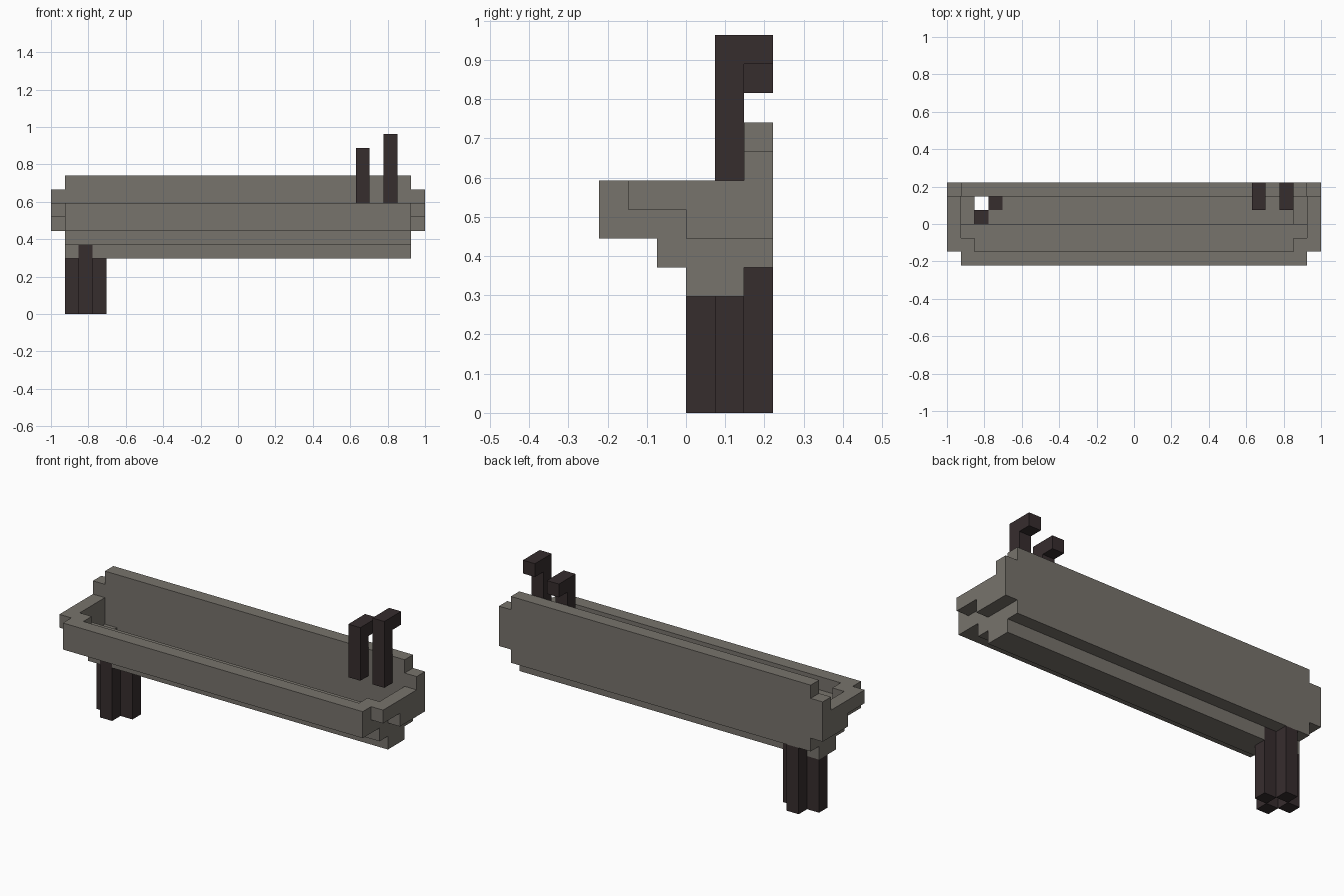
import bpy, bmesh, math

cube = bpy.data.objects.get("Cube")
if cube:
    bpy.data.objects.remove(cube, do_unlink=True)

U = 2 / 27  # one block


def material(name, rgb):
    m = bpy.data.materials.new(name)
    m.use_nodes = True
    m.diffuse_color = (*rgb, 1)
    m.node_tree.nodes["Principled BSDF"].inputs["Base Color"].default_value = (*rgb, 1)
    return m


stone = material("warm grey stone", (0.186, 0.172, 0.150))
iron = material("dark iron", (0.037, 0.026, 0.027))


def block_part(name, mat, boxes):
    """Join boxes (x0, x1, y0, y1, z0, z1 in blocks) into one outer skin."""
    cells = {(x, y, z) for a, b, c, d, e, f in boxes
             for x in range(a, b) for y in range(c, d) for z in range(e, f)}
    bm = bmesh.new()
    for cell in cells:
        for axis in range(3):
            for side in (0, 1):
                near = list(cell)
                near[axis] += 2 * side - 1
                if tuple(near) in cells:
                    continue
                corners = []
                for s, t in ((0, 0), (1, 0), (1, 1), (0, 1)):
                    p = list(cell)
                    p[axis] += side
                    p[(axis + 1) % 3] += s
                    p[(axis + 2) % 3] += t
                    corners.append(bm.verts.new(
                        ((p[0] - 13.5) * U, (p[1] - 3) * U, p[2] * U)))
                bm.faces.new(corners if side else corners[::-1])
    bmesh.ops.remove_doubles(bm, verts=bm.verts[:], dist=1e-4)
    bmesh.ops.dissolve_limit(bm, angle_limit=math.radians(1),
                             verts=bm.verts[:], edges=bm.edges[:])
    mesh = bpy.data.meshes.new(name)
    bm.to_mesh(mesh)
    bm.free()
    mesh.materials.append(mat)
    ob = bpy.data.objects.new(name, mesh)
    bpy.context.collection.objects.link(ob)
    return ob


def both_ends(a, b, *rest):
    return [(a, b, *rest), (27 - b, 27 - a, *rest)]


# Trough: back wall, front rim, stepped underside and floor with drain gap
basin = [
    (1, 26, 5, 6, 5, 10), (0, 27, 5, 6, 6, 9),   # back wall
    (1, 26, 0, 1, 6, 8),                         # front rim
    (1, 26, 1, 3, 6, 7), (1, 26, 2, 3, 5, 6),    # front step
    (3, 26, 3, 4, 4, 5), (4, 26, 4, 5, 4, 5),    # floor
]
basin += both_ends(0, 1, 1, 3, 7, 8)             # end rims
basin += both_ends(0, 1, 3, 5, 6, 8)             # end walls
basin += both_ends(1, 2, 1, 2, 6, 8)             # inner corners
basin += both_ends(1, 2, 3, 5, 4, 6)             # lower ends
block_part("basin", stone, basin)

# Hollow drain pipe: four bars around an open centre
for name, x, y, top in (("front", 2, 3, 5), ("back", 2, 5, 5),
                        ("right", 1, 4, 4), ("left", 3, 4, 5)):
    block_part("drain_pipe_" + name, iron, [(x, x + 1, y, y + 1, 0, top)])

# Two hooked taps fixed to the back wall
for name, x, top in (("short_tap", 22, 12), ("tall_tap", 24, 13)):
    block_part(name, iron, [(x, x + 1, 4, 5, 8, top),
                            (x, x + 1, 5, 6, top - 1, top)])
